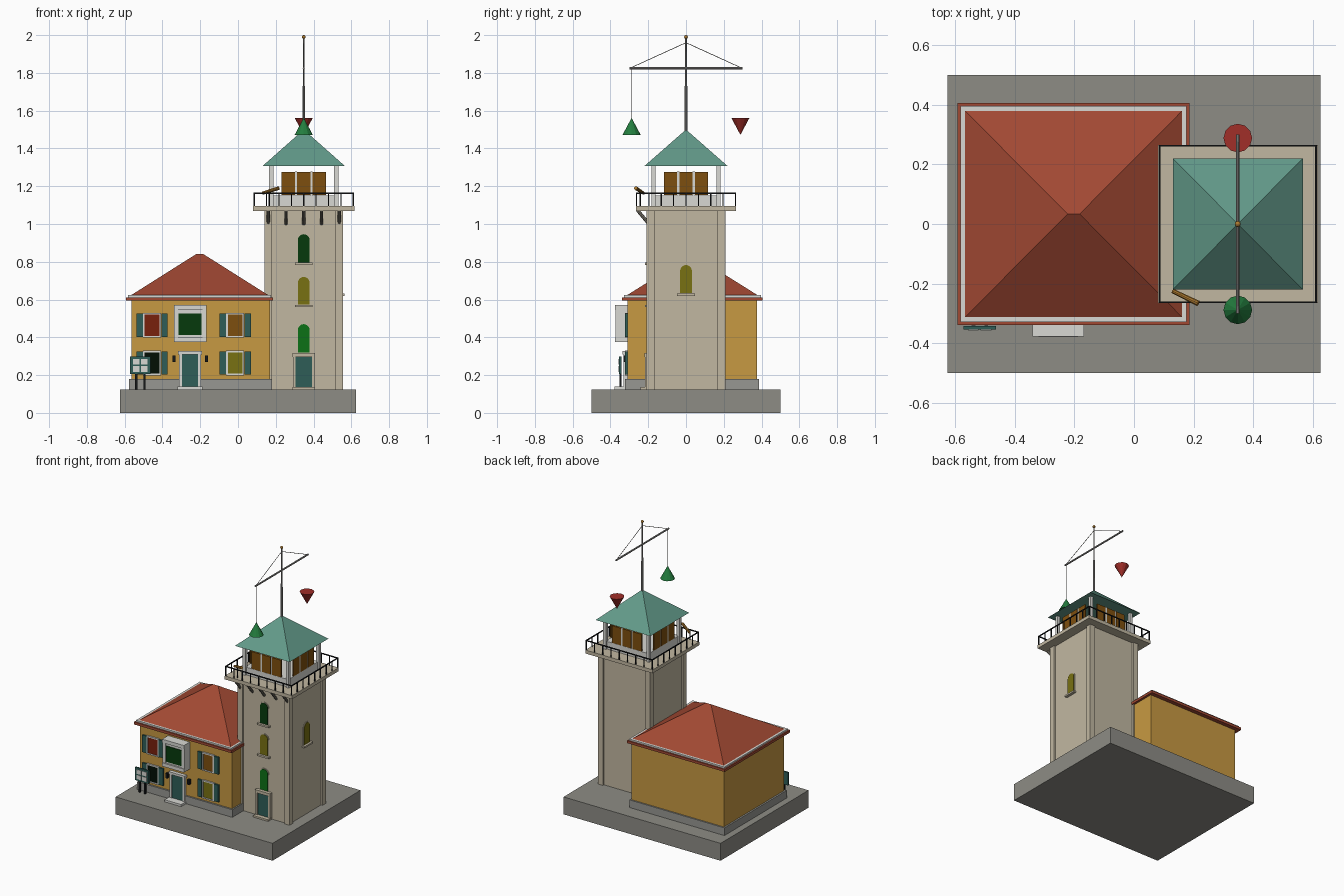
import bpy, bmesh, math
from mathutils import Vector, Matrix

if "Cube" in bpy.data.objects:
    bpy.data.objects.remove(bpy.data.objects["Cube"])

def mat(name, r, g, b):
    m = bpy.data.materials.new(name)
    lin = lambda c: (c / 255) ** 2.2
    m.diffuse_color = (lin(r), lin(g), lin(b), 1)
    m.use_nodes = True
    m.node_tree.nodes["Principled BSDF"].inputs["Base Color"].default_value = m.diffuse_color
    return m

STONE = mat("stone", 140, 139, 132)
PLINTH = mat("plinth", 150, 150, 145)
OCHRE = mat("ochre", 198, 152, 68)
CREAM = mat("cream", 192, 182, 160)
PALE = mat("pale_trim", 215, 215, 210)
TILE = mat("roof_tile", 160, 74, 54)
COPPER = mat("copper", 98, 152, 136)
TEAL = mat("teal_paint", 50, 94, 88)
IRON = mat("iron", 28, 30, 32)
BRACKET = mat("bracket", 130, 125, 115)
MAST = mat("mast", 150, 148, 145)
BRASS = mat("brass", 170, 120, 50)
GREEN = mat("signal_green", 40, 125, 65)
RED = mat("signal_red", 160, 50, 45)
AMBER = mat("lit_amber", 125, 80, 22)
OLIVE = mat("lit_olive", 120, 112, 25)
RUST = mat("lit_rust", 120, 38, 20)
DARK = mat("glass_dark", 8, 22, 12)
DEEP = mat("glass_deep_green", 15, 60, 20)
LEAF = mat("lit_green", 20, 112, 28)

def finish(name, bm, m):
    bmesh.ops.recalc_face_normals(bm, faces=bm.faces)
    me = bpy.data.meshes.new(name)
    bm.to_mesh(me)
    bm.free()
    me.materials.append(m)
    ob = bpy.data.objects.new(name, me)
    bpy.context.collection.objects.link(ob)
    return ob

def add_box(bm, x0, x1, y0, y1, z0, z1):
    M = Matrix.Translation(((x0 + x1) / 2, (y0 + y1) / 2, (z0 + z1) / 2)) @ \
        Matrix.Diagonal((x1 - x0, y1 - y0, z1 - z0, 1))
    bmesh.ops.create_cube(bm, size=1, matrix=M)

def boxes(name, m, *dims):
    bm = bmesh.new()
    for d in dims:
        add_box(bm, *d)
    return finish(name, bm, m)

def rods(name, m, pairs, r0, r1=None, seg=10):
    """Cylinders or cones running between pairs of points."""
    bm = bmesh.new()
    for a, b in pairs:
        a, b = Vector(a), Vector(b)
        M = Matrix.Translation((a + b) / 2) @ (b - a).to_track_quat('Z', 'Y').to_matrix().to_4x4()
        bmesh.ops.create_cone(bm, cap_ends=True, segments=seg, radius1=r0,
                              radius2=r0 if r1 is None else r1, depth=(b - a).length, matrix=M)
    return finish(name, bm, m)

def hip_roof(name, m, x0, x1, y0, y1, z0, z1, ridge):
    bm = bmesh.new()
    xm, ym = (x0 + x1) / 2, (y0 + y1) / 2
    pts = [(x0, y0, z0), (x1, y0, z0), (x1, y1, z0), (x0, y1, z0)]
    pts += [(xm - ridge, ym, z1), (xm + ridge, ym, z1)]
    v = [bm.verts.new(p) for p in pts]
    for f in ((3, 2, 1, 0), (0, 1, 5, 4), (1, 2, 5), (2, 3, 4, 5), (3, 0, 4)):
        bm.faces.new([v[i] for i in f])
    if ridge < 1e-4:
        bmesh.ops.remove_doubles(bm, verts=bm.verts, dist=0.001)
    return finish(name, bm, m)

def frame_dims(x0, x1, y0, y1, z0, z1, t):
    return [(x0, x0 + t, y0, y1, z0, z1), (x1 - t, x1, y0, y1, z0, z1),
            (x0 + t, x1 - t, y0, y1, z1 - t, z1), (x0 + t, x1 - t, y0, y1, z0, z0 + t)]

# Ground block
boxes("quay_base", STONE, (-0.625, 0.625, -0.5, 0.5, 0, 0.125))

# House body and roof
boxes("house_plinth", PLINTH, (-0.577, 0.18, -0.322, 0.387, 0.125, 0.18))
boxes("house_walls", OCHRE, (-0.565, 0.17, -0.31, 0.377, 0.18, 0.6))
boxes("house_eave", TILE, (-0.592, 0.186, -0.338, 0.406, 0.594, 0.612))
boxes("house_gutter", PALE, (-0.582, 0.176, -0.328, 0.396, 0.612, 0.623))
hip_roof("house_roof", TILE, -0.568, 0.163, -0.314, 0.381, 0.622, 0.84, 0.02)

# House windows with shutters
def house_window(name, xc, z0, z1, glass):
    y = -0.31
    boxes(name + "_glass", glass, (xc - 0.04, xc + 0.04, y - 0.008, y + 0.005, z0, z1))
    boxes(name + "_frame", PALE, *frame_dims(xc - 0.048, xc + 0.048, y - 0.012, y + 0.005, z0 - 0.008, z1 + 0.008, 0.009))
    boxes(name + "_shutters", TEAL, *[(xc + s * 0.066 - 0.017, xc + s * 0.066 + 0.017, y - 0.012, y + 0.005, z0 - 0.004, z1 + 0.004)
                                      for s in (-1, 1)])

house_window("upper_left_window", -0.455, 0.407, 0.522, RUST)
house_window("upper_right_window", -0.015, 0.407, 0.522, AMBER)
house_window("lower_left_window", -0.455, 0.207, 0.322, DARK)
house_window("lower_right_window", -0.015, 0.207, 0.322, OLIVE)

# Bay window
boxes("bay_window", PALE, (-0.327, -0.18, -0.365, -0.305, 0.385, 0.56),
      (-0.34, -0.167, -0.377, -0.305, 0.545, 0.57), (-0.34, -0.167, -0.377, -0.305, 0.375, 0.4),
      (-0.34, -0.318, -0.372, -0.305, 0.4, 0.545), (-0.189, -0.167, -0.372, -0.305, 0.4, 0.545))
boxes("bay_glass", DEEP, (-0.315, -0.192, -0.37, -0.36, 0.412, 0.525))

# House door, step and lamps
boxes("house_door_frame", PALE, (-0.313, -0.297, -0.33, -0.305, 0.125, 0.31),
      (-0.211, -0.195, -0.33, -0.305, 0.125, 0.31), (-0.318, -0.19, -0.335, -0.305, 0.31, 0.327))
boxes("house_door", TEAL, (-0.297, -0.211, -0.326, -0.305, 0.14, 0.31))
boxes("house_step", PALE, (-0.32, -0.188, -0.378, -0.305, 0.125, 0.14))
boxes("door_lamps", IRON, *[(x - 0.008, x + 0.008, -0.33, -0.305, 0.27, 0.305) for x in (-0.34, -0.167)])

# Notice board
boxes("board_panel", TEAL, (-0.572, -0.463, -0.354, -0.342, 0.205, 0.298))
boxes("board_sheets", PALE, *[(x, x + 0.036, -0.357, -0.35, z, z + 0.03)
                              for x in (-0.557, -0.514) for z in (0.217, 0.255)])
boxes("board_legs", IRON, *[(x - 0.006, x + 0.006, -0.353, -0.341, 0.125, 0.21) for x in (-0.538, -0.495)])

# Tower shaft with corner pilasters
TX = 0.348
boxes("tower_shaft", CREAM, (TX - 0.196, TX + 0.196, -0.196, 0.196, 0.125, 1.07))
boxes("tower_pilasters", CREAM, *[(TX + sx * 0.188 - 0.02, TX + sx * 0.188 + 0.02, sy * 0.188 - 0.02, sy * 0.188 + 0.02, 0.125, 1.07)
                                  for sx in (-1, 1) for sy in (-1, 1)])

# Arched tower windows
def arch_window(name, z0, z1, glass, side=False, sill=True):
    def slab(part, m, r, lo, hi, out):
        bm = bmesh.new()
        zc = z1 - 0.033
        prof = [(-r, lo), (r, lo)] + [(r * math.cos(a), zc + r * math.sin(a))
                                      for a in [math.pi * i / 10 for i in range(11)]]
        f = bm.faces.new([bm.verts.new((x, 0.01, z)) for x, z in prof])
        e = bmesh.ops.extrude_face_region(bm, geom=[f])
        bmesh.ops.translate(bm, verts=[v for v in e["geom"] if isinstance(v, bmesh.types.BMVert)], vec=(0, -0.01 - out, 0))
        R = Matrix.Rotation(math.pi / 2 if side else 0, 4, 'Z')
        bm.transform(Matrix.Translation((TX, 0, 0)) @ R @ Matrix.Translation((0, -0.196, 0)))
        finish(name + part, bm, m)
    slab("_surround", CREAM, 0.037, z0, z1, 0.004)
    slab("_glass", glass, 0.031, z0 + 0.002, z1, 0.007)
    if sill:
        d = (TX - 0.047, TX + 0.047, -0.216, -0.19, z0 - 0.012, z0)
        if side:
            d = (TX + 0.19, TX + 0.216, -0.047, 0.047, z0 - 0.012, z0)
        boxes(name + "_sill", CREAM, *[d])

arch_window("tower_window_top", 0.795, 0.948, DEEP)
arch_window("tower_window_middle", 0.572, 0.722, OLIVE)
arch_window("tower_window_low", 0.318, 0.472, LEAF, sill=False)
arch_window("tower_window_side", 0.632, 0.785, OLIVE, side=True)

# Tower door
boxes("tower_door_frame", CREAM, (TX - 0.058, TX - 0.043, -0.217, -0.19, 0.125, 0.295),
      (TX + 0.043, TX + 0.058, -0.217, -0.19, 0.125, 0.295), (TX - 0.06, TX + 0.06, -0.22, -0.19, 0.295, 0.316))
boxes("tower_door", TEAL, (TX - 0.043, TX + 0.043, -0.21, -0.19, 0.135, 0.295))
boxes("tower_step", CREAM, (TX - 0.06, TX + 0.06, -0.24, -0.19, 0.125, 0.137))

# Gallery slab and front brackets
boxes("gallery_slab", CREAM, (TX - 0.268, TX + 0.268, -0.265, 0.265, 1.07, 1.095))
rods("gallery_brackets", BRACKET, [((TX + i * 0.094, -0.196, 1.0), (TX + i * 0.094, -0.256, 1.072))
                                   for i in range(-2, 3)], 0.009, seg=8)

# Gallery railing
H, N = 0.262, 8
rail = []
for s in (-1, 1):
    rail.append((TX - H - 0.003, TX + H + 0.003, s * H - 0.003, s * H + 0.003, 1.16, 1.167))
    rail.append((TX + s * H - 0.003, TX + s * H + 0.003, -H, H, 1.16, 1.167))
    for i in range(N + 1):
        t = -H + 2 * H * i / N
        rail.append((TX + t - 0.003, TX + t + 0.003, s * H - 0.003, s * H + 0.003, 1.095, 1.16))
        if 0 < i < N:
            rail.append((TX + s * H - 0.003, TX + s * H + 0.003, t - 0.003, t + 0.003, 1.095, 1.16))
boxes("gallery_railing", IRON, *rail)

# Lookout room: low wall, corner posts, window panels on four sides
boxes("lookout_low_wall", PALE, (TX - 0.172, TX + 0.172, -0.172, 0.172, 1.095, 1.15))
boxes("lookout_posts", PALE, *[(TX + sx * 0.172 - 0.011, TX + sx * 0.172 + 0.011, sy * 0.172 - 0.011, sy * 0.172 + 0.011, 1.095, 1.31)
                               for sx in (-1, 1) for sy in (-1, 1)])
for k, side in enumerate(("front", "right", "back", "left")):
    M = Matrix.Translation((TX, 0, 0)) @ Matrix.Rotation(k * math.pi / 2, 4, 'Z')
    glass = boxes("lookout_glass_" + side, AMBER,
                  *[(x - 0.035, x + 0.035, -0.176, -0.166, 1.153, 1.276) for x in (-0.082, 0, 0.082)])
    bars = boxes("lookout_mullions_" + side, PALE,
                 *[(x - 0.006, x + 0.006, -0.174, -0.166, 1.15, 1.278) for x in (-0.041, 0.041)])
    for ob in (glass, bars):
        ob.data.transform(M)
hip_roof("lookout_roof", COPPER, TX - 0.218, TX + 0.218, -0.22, 0.22, 1.307, 1.5, 0)

# Signal mast with yard, stays and finial
rods("mast_lower", MAST, [((TX, 0, 1.47), (TX, 0, 1.73))], 0.008, 0.007)
rods("mast_upper", MAST, [((TX, 0, 1.73), (TX, 0, 1.985))], 0.005, 0.004)
rods("mast_yard", MAST, [((TX, -0.3, 1.825), (TX, 0.3, 1.825))], 0.006, seg=8)
rods("mast_stays", MAST, [((TX, 0, 1.96), (TX, s * 0.29, 1.828)) for s in (-1, 1)], 0.0018, seg=6)
bm = bmesh.new()
bmesh.ops.create_uvsphere(bm, u_segments=12, v_segments=8, radius=0.01, matrix=Matrix.Translation((TX, 0, 1.99)))
finish("mast_finial", bm, BRASS)

# Signal cones
rods("green_cone", GREEN, [((TX, -0.288, 1.472), (TX, -0.288, 1.562))], 0.048, 0, 12)
rods("red_cone", RED, [((TX, 0.288, 1.562), (TX, 0.288, 1.472))], 0.048, 0, 12)
rods("cone_halyard", MAST, [((TX, -0.288, 1.555), (TX, -0.288, 1.825))], 0.0012, seg=6)

# Telescope on its stand
rods("telescope", BRASS, [((0.13, -0.225, 1.163), (0.215, -0.266, 1.19))], 0.008, 0.01)
rods("telescope_stand", IRON, [((0.165, -0.242, 1.095), (0.165, -0.242, 1.172))], 0.004, seg=8)
